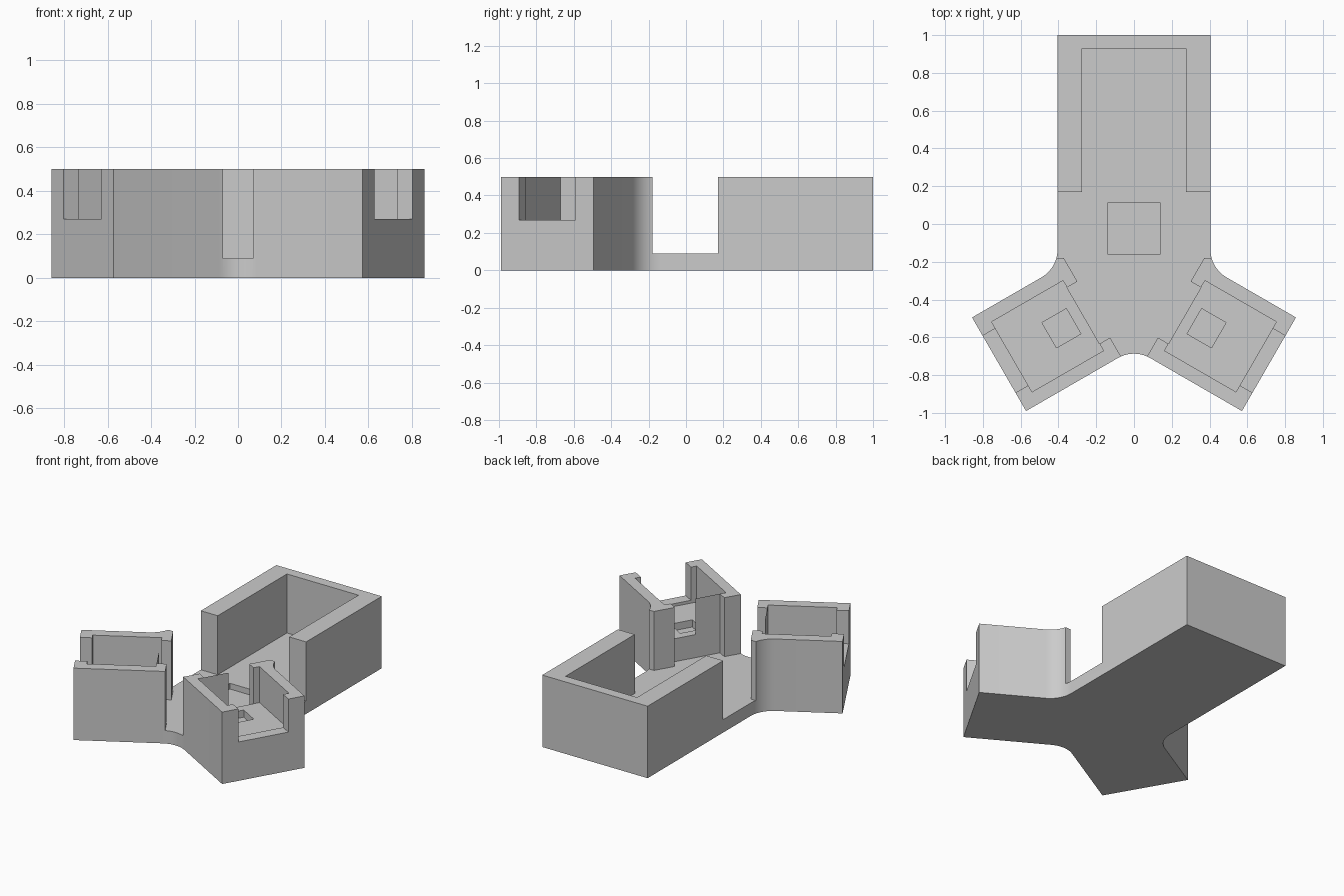
import bpy, bmesh
from math import radians, cos, sin, tan, pi
from mathutils import Vector

cube = bpy.data.objects.get("Cube")
if cube:
    bpy.data.objects.remove(cube, do_unlink=True)

grey = bpy.data.materials.new("plain_grey")
grey.use_nodes = True
colour = (0.6, 0.6, 0.6, 1)
grey.diffuse_color = colour
grey.node_tree.nodes["Principled BSDF"].inputs["Base Color"].default_value = colour

TOP, FLOOR, TRAY, LIP = 0.5, 0.09, 0.25, 0.27
HUB = Vector((0, -0.33))            # where the two short arms meet
HALF, REACH, BACK = 0.286, 0.825, 0.405


def prism(name, points, z0, z1):
    """Extrude a counter-clockwise outline between two heights."""
    bm = bmesh.new()
    face = bm.faces.new([bm.verts.new((p[0], p[1], z0)) for p in points])
    ext = bmesh.ops.extrude_face_region(bm, geom=[face])
    verts = [v for v in ext["geom"] if isinstance(v, bmesh.types.BMVert)]
    bmesh.ops.translate(bm, verts=verts, vec=(0, 0, z1 - z0))
    bmesh.ops.recalc_face_normals(bm, faces=bm.faces)
    mesh = bpy.data.meshes.new(name)
    bm.to_mesh(mesh)
    bm.free()
    obj = bpy.data.objects.new(name, mesh)
    bpy.context.collection.objects.link(obj)
    mesh.materials.append(grey)
    return obj


def arm_point(side, u, v):
    """Point at u along and v across a short arm (side is +1 or -1)."""
    a = radians(-30)
    x = u * cos(a) - v * sin(a)
    y = u * sin(a) + v * cos(a)
    return Vector((side * x, HUB.y + y))


def fillet(before, corner, after, radius=0.17, steps=10):
    """Round a corner with an arc."""
    d0, d1 = (before - corner).normalized(), (after - corner).normalized()
    half = d0.angle(d1) / 2
    centre = corner + (d0 + d1).normalized() * radius / sin(half)
    start = corner + d0 * radius / tan(half) - centre
    end = corner + d1 * radius / tan(half) - centre
    turn = pi - 2 * half
    return [centre + (start * sin(turn * (1 - i / steps)) + end * sin(turn * i / steps)) / sin(turn)
            for i in range(steps + 1)]


def rect(x0, x1, y0, y1):
    return [(x0, y0), (x1, y0), (x1, y1), (x0, y1)]


# Three-armed outline
def mirror(p):
    return Vector((-p.x, p.y))


outer_hi, outer_lo = arm_point(1, REACH, HALF), arm_point(1, REACH, -HALF)
back_corner = Vector((BACK, 1))
armpit = Vector((BACK, HUB.y + (HALF - BACK * 0.5) / cos(radians(30))))
crotch = Vector((0, HUB.y - HALF / cos(radians(30))))
right_half = [outer_lo, outer_hi] + fillet(outer_hi, armpit, back_corner) + [back_corner]
outline = (fillet(mirror(outer_lo), crotch, outer_lo) + right_half
           + [mirror(p) for p in reversed(right_half)])
body = prism("three_arm_holder", outline, 0, TOP)

# Hollows: open centre, long bay and centre recess
inner = arm_point(1, 0.245, 0)
edge = Vector((0.372, -0.18))
tip = (0, HUB.y - 0.245 / sin(radians(30)))
centre = [(-0.6, 0.17), (-0.6, edge.y), mirror(edge), tip, edge, (0.6, edge.y), (0.6, 0.17)]
cutters = [
    prism("centre_cut", centre, FLOOR, 1),
    prism("long_bay_cut", rect(-0.275, 0.275, 0.1, 0.93), FLOOR, 1),
    prism("centre_recess_cut", rect(-0.14, 0.14, -0.16, 0.11), FLOOR - 0.04, 1),
]

# Tray, end opening, inner doorway and floor recess in each short arm
for side in (1, -1):
    for name, (u0, u1, v, z) in {
        "tray_cut": (0.31, 0.747, 0.214, TRAY),
        "end_opening_cut": (0.7, 0.9, 0.174, LIP),
        "doorway_cut": (0.2, 0.31, 0.172, FLOOR),
        "tray_recess_cut": (0.369, 0.518, 0.077, TRAY - 0.05),
    }.items():
        pts = [arm_point(side, u, w) for u, w in rect(u0, u1, -v, v)]
        cutters.append(prism(name, pts, z, 1))

bpy.ops.object.select_all(action="DESELECT")
bpy.context.view_layer.objects.active = body
body.select_set(True)
for cutter in cutters:
    cutter.hide_render = True
    mod = body.modifiers.new(cutter.name, "BOOLEAN")
    mod.operation, mod.solver, mod.object = "DIFFERENCE", "EXACT", cutter
    bpy.ops.object.modifier_apply(modifier=mod.name)
    bpy.data.objects.remove(cutter, do_unlink=True)

bpy.ops.object.shade_smooth_by_angle(angle=radians(30))
